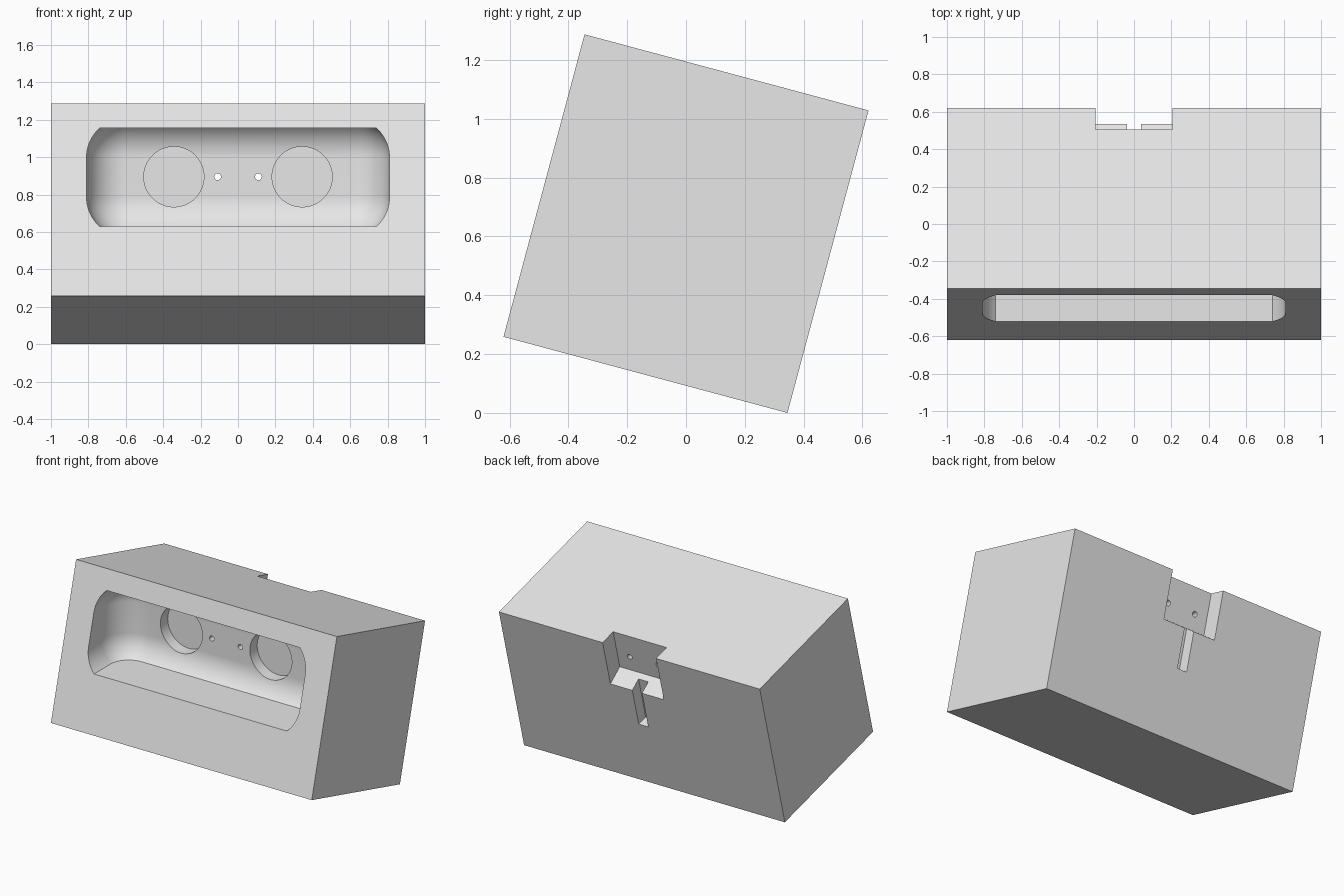
import bpy, bmesh, math
from mathutils import Vector, Matrix

if "Cube" in bpy.data.objects:
    bpy.data.objects.remove(bpy.data.objects["Cube"], do_unlink=True)

TILT = math.radians(-15)
HALF_DEPTH, HALF_HEIGHT = 0.5, 0.5325
LIFT = HALF_DEPTH * math.sin(-TILT) + HALF_HEIGHT * math.cos(TILT)
LEAN = Matrix.Translation((0, 0, LIFT)) @ Matrix.Rotation(TILT, 4, 'X')

grey = bpy.data.materials.new("plain_grey")
grey.use_nodes = True
grey.diffuse_color = (0.8, 0.8, 0.8, 1)
grey.node_tree.nodes["Principled BSDF"].inputs["Base Color"].default_value = (0.8, 0.8, 0.8, 1)


def loft(name, rings):
    """Skin a closed solid through equal-length rings of points."""
    bm = bmesh.new()
    loops = [[bm.verts.new(p) for p in ring] for ring in rings]
    n = len(loops[0])
    for low, high in zip(loops, loops[1:]):
        for i in range(n):
            j = (i + 1) % n
            bm.faces.new((low[i], low[j], high[j], high[i]))
    bm.faces.new(loops[0][::-1])
    bm.faces.new(loops[-1])
    bmesh.ops.recalc_face_normals(bm, faces=bm.faces)
    mesh = bpy.data.meshes.new(name)
    bm.to_mesh(mesh)
    bm.free()
    mesh.materials.append(grey)
    obj = bpy.data.objects.new(name, mesh)
    bpy.context.collection.objects.link(obj)
    return obj


def leaning_prism(name, profile, x0, x1):
    """Side profile in the block's own axes, extruded along x."""
    return loft(name, [[LEAN @ Vector((x, y, z)) for y, z in profile] for x in (x0, x1)])


def rod(name, x, z, radius, y0, y1, sides):
    turns = [2 * math.pi * i / sides for i in range(sides)]
    return loft(name, [[(x + radius * math.cos(t), y, z + radius * math.sin(t))
                        for t in turns] for y in (y0, y1)])


def cavity():
    """Level tray with ball-rounded back and sides, cut flat above and below."""
    r, cx, cy, front = 0.21, 0.60, -0.34, -0.9
    z_low, z_high, cut = 0.787, 0.998, math.asin(0.157 / 0.21)
    steps, turns = 12, 20
    levels = [(z_low, -cut + cut * i / steps) for i in range(steps + 1)]
    levels += [(z_high, cut * i / steps) for i in range(steps + 1)]
    rings = []
    for z, phi in levels:
        s = r * math.cos(phi)
        ring = [(cx + s, front)]
        for side, start in ((1, 0), (-1, math.pi / 2)):
            for i in range(turns + 1):
                a = start + math.pi / 2 * i / turns
                ring.append((side * cx + s * math.cos(a), cy + s * math.sin(a)))
        ring.append((-cx - s, front))
        rings.append([(x, y, z + r * math.sin(phi)) for x, y in ring])
    return loft("cavity_cutter", rings)


# Leaning block
d, h = HALF_DEPTH, HALF_HEIGHT
block = leaning_prism("holder_block", [(-d, -h), (d, -h), (d, h), (-d, h)], -1, 1)

# Front cavity, rear notch with sloping floor, and narrow slot below it
cutters = [
    cavity(),
    leaning_prism("notch_cutter", [(0.38, 0.7), (0.38, 0.2525), (0.62, 0.1525), (0.62, 0.7)],
                  -0.205, 0.205),
    leaning_prism("slot_cutter", [(0.42, 0.3), (0.42, -0.0675), (0.62, -0.0675), (0.62, 0.3)],
                  -0.037, 0.037),
]
# Round pockets and through holes in the cavity's back wall
for side in (-1, 1):
    cutters.append(rod("pocket_cutter", side * 0.343, 0.895, 0.161, -0.3, -0.05, 64))
    cutters.append(rod("hole_cutter", side * 0.109, 0.895, 0.018, -0.25, 0.6, 24))

bpy.ops.object.select_all(action='DESELECT')
bpy.context.view_layer.objects.active = block
block.select_set(True)
for cutter in cutters:
    cutter.hide_render = True
    mod = block.modifiers.new("cut", 'BOOLEAN')
    mod.operation, mod.solver, mod.object = 'DIFFERENCE', 'EXACT', cutter
    bpy.ops.object.modifier_apply(modifier=mod.name)
    bpy.data.objects.remove(cutter, do_unlink=True)
bpy.ops.object.shade_smooth_by_angle(angle=math.radians(25))
